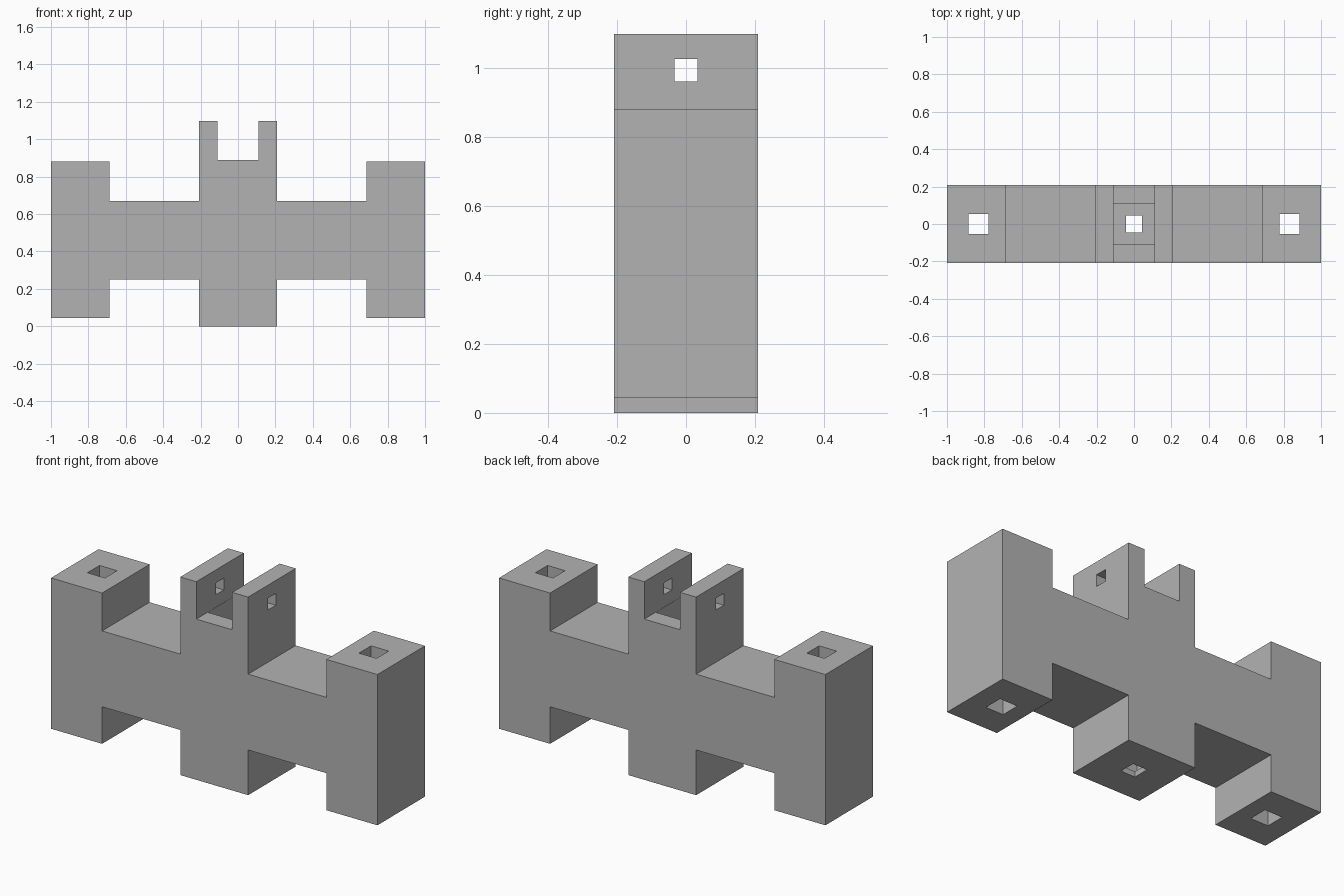
import bpy
import bmesh
from mathutils import Matrix

cube = bpy.data.objects.get("Cube")
if cube:
    bpy.data.objects.remove(cube, do_unlink=True)

GREY = (0.45, 0.45, 0.45, 1.0)
HALF_DEPTH = 0.208

grey = bpy.data.materials.new("plain grey")
grey.use_nodes = True
grey.diffuse_color = GREY
grey.node_tree.nodes["Principled BSDF"].inputs["Base Color"].default_value = GREY


def add_object(name, bm):
    bmesh.ops.recalc_face_normals(bm, faces=bm.faces)
    mesh = bpy.data.meshes.new(name)
    bm.to_mesh(mesh)
    bm.free()
    mesh.materials.append(grey)
    obj = bpy.data.objects.new(name, mesh)
    bpy.context.collection.objects.link(obj)
    return obj


def cut_box(target, centre, size):
    """Subtract a box from the target and discard the cutter."""
    bm = bmesh.new()
    bmesh.ops.create_cube(bm, size=1.0,
                          matrix=Matrix.Translation(centre) @ Matrix.Diagonal((*size, 1.0)))
    cutter = add_object("cutter", bm)
    cutter.hide_render = True
    mod = target.modifiers.new("cut", 'BOOLEAN')
    mod.operation = 'DIFFERENCE'
    mod.solver = 'EXACT'
    mod.object = cutter
    bpy.context.view_layer.objects.active = target
    bpy.ops.object.modifier_apply(modifier=mod.name)
    bpy.data.objects.remove(cutter, do_unlink=True)


# Body: half outline from the slot floor round to the base, then mirrored
half = [(0.11, 0.89), (0.11, 1.097), (0.208, 1.097), (0.208, 0.67),
        (0.687, 0.67), (0.687, 0.88), (1.0, 0.88), (1.0, 0.045),
        (0.687, 0.045), (0.687, 0.25), (0.208, 0.25), (0.208, 0.0)]
outline = half + [(-x, z) for x, z in reversed(half)]
bm = bmesh.new()
face = bm.faces.new([bm.verts.new((x, -HALF_DEPTH, z)) for x, z in outline])
side = bmesh.ops.extrude_face_region(bm, geom=[face])["geom"]
bmesh.ops.translate(bm, vec=(0, 2 * HALF_DEPTH, 0),
                    verts=[v for v in side if isinstance(v, bmesh.types.BMVert)])
body = add_object("bracket_body", bm)

# Upright square holes through the end columns
for x in (-0.832, 0.832):
    cut_box(body, (x, 0, 0.5), (0.108, 0.106, 1.4))

# Pocket in the slot floor with a smaller hole through its thin base
cut_box(body, (0, 0, 0.48), (0.218, 0.218, 0.90))
cut_box(body, (0, 0, 0.0), (0.088, 0.09, 0.4))

# Cross hole through both lugs
cut_box(body, (0, 0, 0.992), (0.6, 0.067, 0.065))
